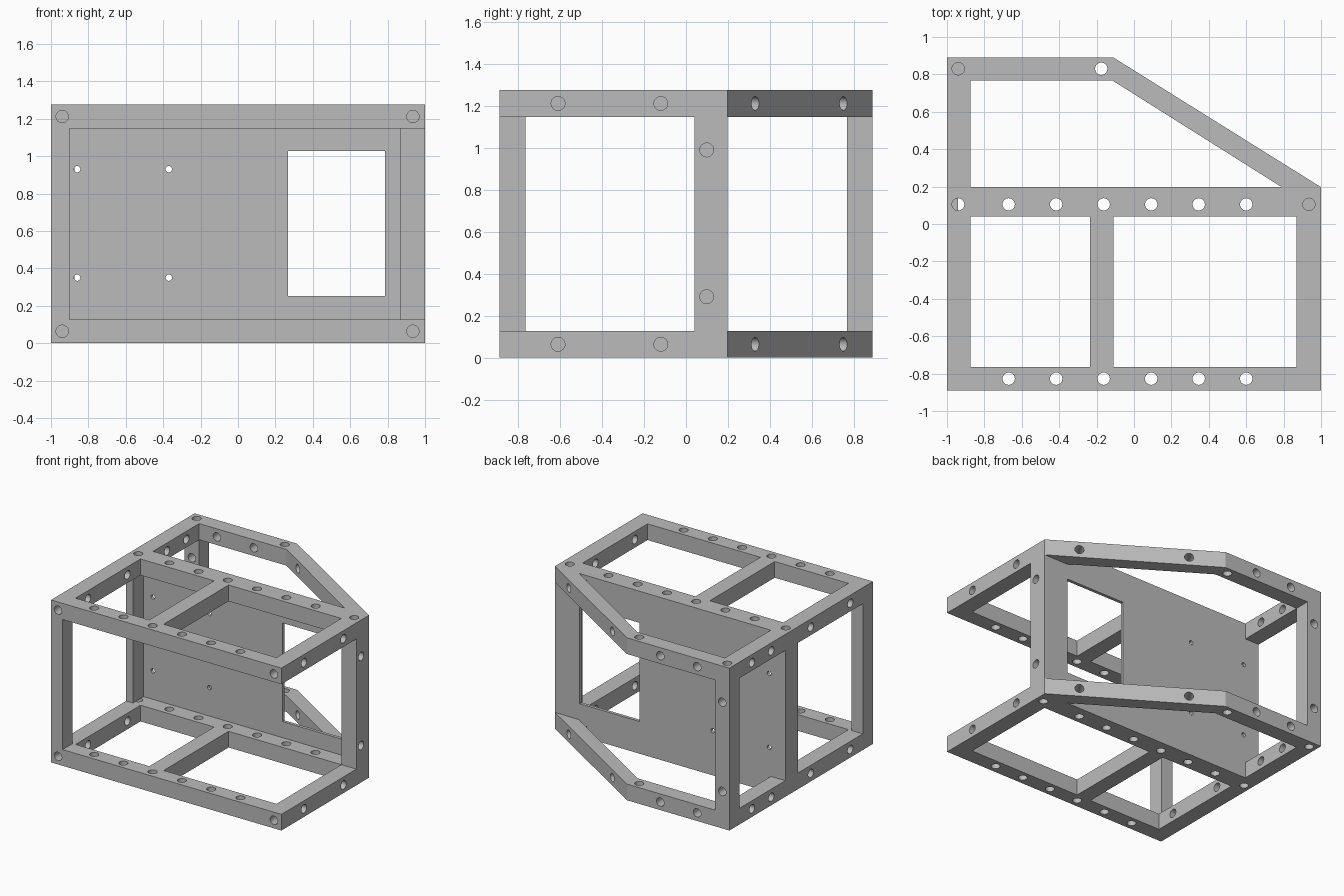
import bpy, bmesh, math
from mathutils import Vector

cube = bpy.data.objects.get("Cube")
if cube:
    bpy.data.objects.remove(cube, do_unlink=True)

H, T = 1.275, 0.127          # overall height, rail height
BACK, MID, MID_F = 0.89, 0.197, 0.04
R = 0.033

grey = bpy.data.materials.new("grey")
grey.use_nodes = True
colour = (0.5, 0.5, 0.5, 1)
grey.diffuse_color = colour
grey.node_tree.nodes["Principled BSDF"].inputs["Base Color"].default_value = colour


def prism(bm, pts, z0, z1):
    """Extrude a counter-clockwise outline from z0 to z1."""
    face = bm.faces.new([bm.verts.new((x, y, z0)) for x, y in pts])
    out = bmesh.ops.extrude_face_region(bm, geom=[face])
    top = [v for v in out["geom"] if isinstance(v, bmesh.types.BMVert)]
    bmesh.ops.translate(bm, verts=top, vec=(0, 0, z1 - z0))


def box(bm, x0, x1, y0, y1, z0, z1):
    prism(bm, [(x0, y0), (x1, y0), (x1, y1), (x0, y1)], z0, z1)


def drill(bm, centre, axis, depth, r=R):
    """Add a cylinder of total length depth, centred on a point."""
    rot = Vector(axis).to_track_quat("Z", "Y").to_matrix().to_4x4()
    rot.translation = Vector(centre)
    bmesh.ops.create_cone(bm, cap_ends=True, segments=24, radius1=r, radius2=r,
                          depth=depth, matrix=rot)


def make(name, bm):
    bmesh.ops.recalc_face_normals(bm, faces=bm.faces[:])
    mesh = bpy.data.meshes.new(name)
    bm.to_mesh(mesh)
    bm.free()
    mesh.materials.append(grey)
    ob = bpy.data.objects.new(name, mesh)
    bpy.context.scene.collection.objects.link(ob)
    return ob


def cut(ob, bm):
    """Subtract a bmesh from an object and bake the result."""
    cutter = make("cutter", bm)
    cutter.hide_render = True
    mod = ob.modifiers.new("cut", "BOOLEAN")
    mod.operation, mod.solver, mod.object = "DIFFERENCE", "EXACT", cutter
    deps = bpy.context.evaluated_depsgraph_get()
    mesh = bpy.data.meshes.new_from_object(ob.evaluated_get(deps))
    ob.modifiers.clear()
    ob.data = mesh
    bpy.data.objects.remove(cutter, do_unlink=True)


def smooth(ob):
    bpy.ops.object.select_all(action="DESELECT")
    ob.select_set(True)
    bpy.context.view_layer.objects.active = ob
    bpy.ops.object.shade_smooth_by_angle(angle=math.radians(30))


# Flat five-sided frame with three openings
bm = bmesh.new()
prism(bm, [(-1, -BACK), (1, -BACK), (1, MID), (-0.11, BACK), (-1, BACK)], 0, T)
lower = make("lower_frame", bm)
bm = bmesh.new()
box(bm, -0.875, -0.235, -0.765, MID_F, -0.1, 0.3)
box(bm, -0.11, 0.87, -0.765, MID_F, -0.1, 0.3)
prism(bm, [(-0.875, MID), (0.79, MID), (-0.115, 0.767), (-0.875, 0.767)], -0.1, 0.3)
cut(lower, bm)

# Bolt holes through the rails
bm = bmesh.new()
mid_z = T / 2
for i in range(6):
    for y in (-0.827, 0.105):
        drill(bm, (-0.67 + 0.254 * i, y, mid_z), (0, 0, 1), 0.4)
for x, y in ((-0.94, 0.105), (0.935, 0.105), (-0.94, 0.83), (-0.175, 0.83)):
    drill(bm, (x, y, mid_z), (0, 0, 1), 0.4)
for x in (-0.94, 0.935):                                   # front corners
    drill(bm, (x, -BACK, mid_z), (0, 1, 0), 0.25)
for x in (-0.72, -0.40):                                   # back rail
    drill(bm, (x, 0.83, mid_z), (0, 1, 0), 0.2)
for x, ys in ((-0.94, (-0.61, -0.12, 0.37, 0.61)), (0.94, (-0.61, -0.12))):
    for y in ys:                                           # side rails
        drill(bm, (x, y, mid_z), (1, 0, 0), 0.2)
slope = Vector((-1.11, BACK - MID, 0))
normal = Vector((slope.y, -slope.x, 0)).normalized()
for y in (0.33, 0.75):                                     # slanted rail
    p = Vector((1, MID, mid_z)) + slope * ((y - MID) / slope.y)
    drill(bm, p, normal, 0.3)
cut(lower, bm)
smooth(lower)

upper = lower.copy()
upper.data = lower.data.copy()
upper.name = "upper_frame"
upper.location.z = H - T
bpy.context.scene.collection.objects.link(upper)

# Upright posts, some with bolt holes at two heights
HEIGHTS = (0.29, 0.99)
posts = {
    "front_right_post": (-1, -0.9, -BACK, -0.765, None),
    "middle_right_post": (-1, -0.94, MID_F, MID, None),
    "middle_left_post": (0.87, 1, MID_F, MID, (1, 0, 0)),
    "back_right_post": (-1, -0.875, 0.767, BACK, (0, 1, 0)),
}
for name, (x0, x1, y0, y1, axis) in posts.items():
    bm = bmesh.new()
    box(bm, x0, x1, y0, y1, T, H - T)
    post = make(name, bm)
    if axis:
        bm = bmesh.new()
        for z in HEIGHTS:
            drill(bm, ((x0 + x1) / 2, (y0 + y1) / 2 - (0.02 if axis[0] else 0), z), axis, 0.4)
        cut(post, bm)
        smooth(post)

# Mounting plate with a window and four screw holes
bm = bmesh.new()
box(bm, -0.94, 0.87, MID - 0.025, MID, T, H - T)
plate = make("mounting_plate", bm)
bm = bmesh.new()
box(bm, 0.267, 0.785, 0, 0.4, 0.253, 1.027)
for x in (-0.86, -0.37):
    for z in (0.35, 0.93):
        drill(bm, (x, MID, z), (0, 1, 0), 0.3, 0.017)
cut(plate, bm)
smooth(plate)
